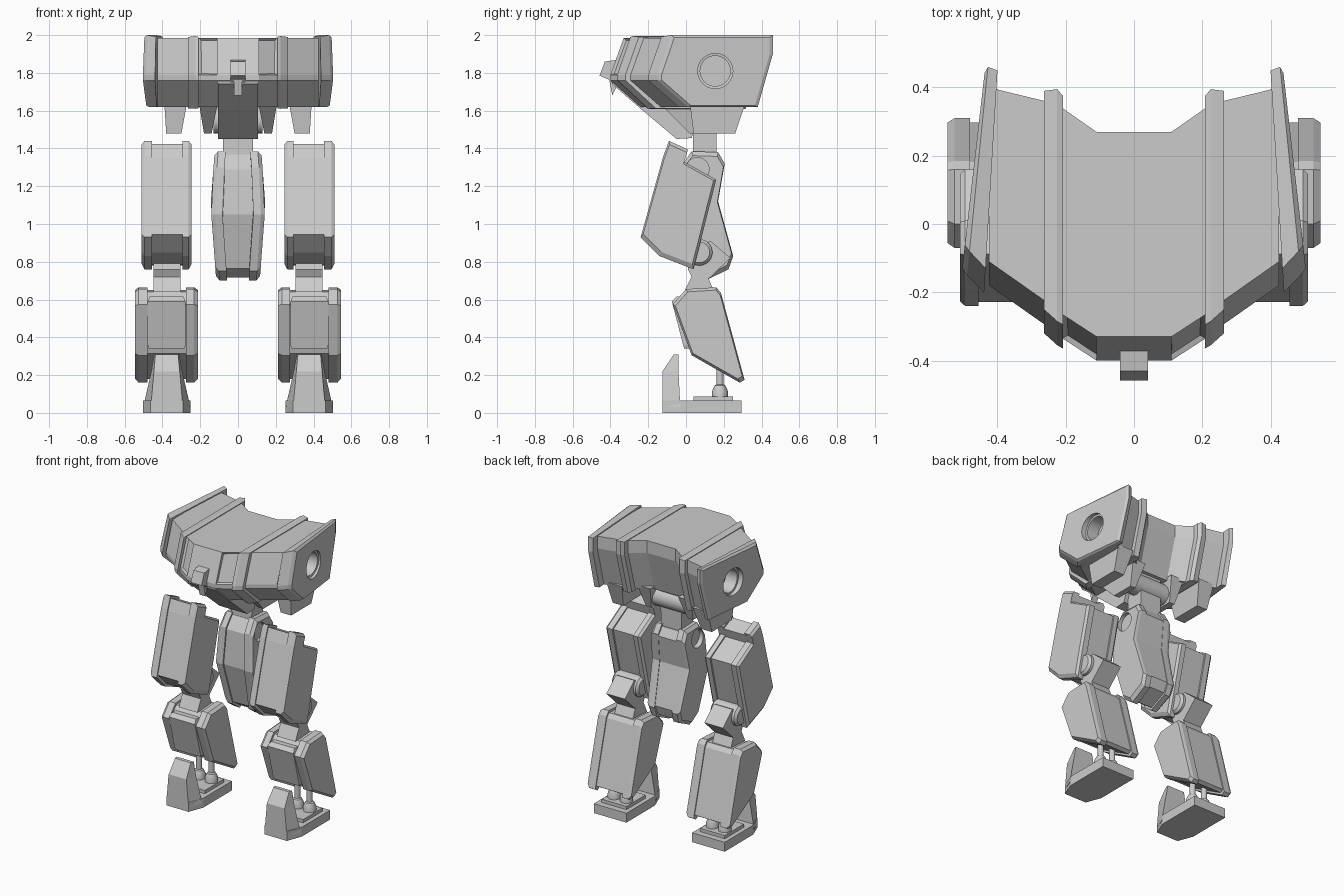
import bpy, bmesh, math

if "Cube" in bpy.data.objects:
    bpy.data.objects.remove(bpy.data.objects["Cube"])

grey = bpy.data.materials.new("plain grey")
grey.diffuse_color = (0.6, 0.6, 0.6, 1)
grey.use_nodes = True
grey.node_tree.nodes["Principled BSDF"].inputs["Base Color"].default_value = grey.diffuse_color


def loft(name, rings, mirror=True, smooth=False):
    """Closed solid through rings of 3D points."""
    bm = bmesh.new()
    vs = [[bm.verts.new(p) for p in r] for r in rings]
    n = len(rings[0])
    for a, b in zip(vs, vs[1:]):
        for i in range(n):
            bm.faces.new((a[i], a[(i + 1) % n], b[(i + 1) % n], b[i]))
    bm.faces.new(vs[0])
    bm.faces.new(vs[-1])
    bmesh.ops.recalc_face_normals(bm, faces=bm.faces[:])
    me = bpy.data.meshes.new(name)
    bm.to_mesh(me)
    bm.free()
    me.materials.append(grey)
    if smooth:
        me.shade_smooth()
        me.set_sharp_from_angle(angle=math.radians(35))
    ob = bpy.data.objects.new(name, me)
    bpy.context.collection.objects.link(ob)
    if mirror:
        ob.modifiers.new("mirror", 'MIRROR').use_mirror_merge = False
    return ob


def ring(pts, x, scale=1.0, lean=lambda y, z: 0):
    cy = sum(p[0] for p in pts) / len(pts)
    cz = sum(p[1] for p in pts) / len(pts)
    return [(x + lean(y, z), cy + (y - cy) * scale, cz + (z - cz) * scale) for y, z in pts]


def prism(name, pts, x0, x1, mirror=True, scale=1.0):
    return loft(name, [ring(pts, x0, scale), ring(pts, x1, scale)], mirror)


def plate(name, pts, x0, x1, c=0.015, lean=lambda y, z: 0):
    """Side plate; its x1 face is chamfered."""
    s = 1 if x1 > x0 else -1
    return loft(name, [ring(pts, x0, 1, lean), ring(pts, x1 - s * c, 1, lean),
                       ring(pts, x1, 0.93, lean)])


def turned(name, axis, centre, steps, n=24, mirror=True):
    """Round solid along x or z from (position, radius) steps."""
    rings = []
    for t, r in steps:
        circ = [(r * math.cos(2 * math.pi * i / n), r * math.sin(2 * math.pi * i / n)) for i in range(n)]
        if axis == 'x':
            rings.append([(t, centre[0] + a, centre[1] + b) for a, b in circ])
        else:
            rings.append([(centre[0] + a, centre[1] + b, t) for a, b in circ])
    return loft(name, rings, mirror, smooth=True)


def cut(ob, cutter):
    m = ob.modifiers.new("hole", 'BOOLEAN')
    m.operation = 'DIFFERENCE'
    m.solver = 'EXACT'
    m.object = cutter
    cutter.hide_render = True
    cutter.display_type = 'WIRE'


def hull(yf, yb, top=1.985, bot=1.62):
    """Side profile of the torso between front and back lines."""
    return [(yf, top), (yf - 0.07, 1.79), (yf - 0.07, 1.76), (yf + 0.09, bot),
            (yb - 0.08, bot), (yb, 1.9), (yb, top)]


# Torso shell, wrapping round in plan
half = [(0.11, -0.33, 0.27), (0.21, -0.265, 0.34), (0.24, -0.24, 0.355), (0.425, -0.11, 0.40)]
stations = [(-x, f, b) for x, f, b in reversed(half)] + half
torso = loft("torso", [ring(hull(f, b), x) for x, f, b in stations], mirror=False)
bm = bmesh.new()
bm.from_mesh(torso.data)
for side in (-1, 1):
    win = [f for f in bm.faces if f.normal.y < -0.3 and f.calc_center_median().z > 1.82
           and 0.13 < side * f.calc_center_median().x < 0.2]
    bmesh.ops.inset_region(bm, faces=win, thickness=0.014, depth=-0.014)
bm.to_mesh(torso.data)
bm.free()

# Torso ribs and tilted end plates
loft("torso_rib", [ring(hull(-0.295, 0.375, 1.99, 1.612), 0.208),
                   ring(hull(-0.285, 0.395, 1.995, 1.61), 0.225),
                   ring(hull(-0.25, 0.39, 1.99, 1.612), 0.264)])
end_plate = loft("torso_end_plate", [
    ring(hull(-0.13, 0.45, 1.992), 0.427, 1, lambda y, z: -0.06 * y),
    ring(hull(-0.08, 0.46, 2.0), 0.474, 1, lambda y, z: -0.10 * y),
    ring(hull(-0.07, 0.455, 1.995), 0.488, 0.96, lambda y, z: -0.11 * y)])

# Round sockets in the torso ends
socket = turned("shoulder_socket_cutter", 'x', (0.155, 1.81),
                [(0.36, 0.08), (0.445, 0.08), (0.447, 0.093), (0.6, 0.093)], 32)
cut(end_plate, socket)
cut(torso, socket)

# Nose
nose = [(-0.36, 1.87), (-0.43, 1.86), (-0.458, 1.785), (-0.41, 1.765), (-0.385, 1.74), (-0.33, 1.76)]
prism("nose", nose, -0.041, 0.041, mirror=False)
prism("nose_tip", [(-0.41, 1.78), (-0.39, 1.68), (-0.36, 1.74), (-0.36, 1.78)], -0.022, 0.022, mirror=False)

# Chin wedge and fins beneath the torso
prism("chin", [(-0.40, 1.78), (-0.39, 1.74), (-0.24, 1.61), (-0.05, 1.45), (0.03, 1.455),
               (0.06, 1.55), (0.06, 1.66), (-0.2, 1.78)], -0.106, 0.106, mirror=False)


def fin(name, xs_top, xs_bot, ys_top, ys_bot):
    loft(name, [[(xs[0], ys[0], z), (xs[1], ys[0], z), (xs[1], ys[1], z), (xs[0], ys[1], z)]
                for xs, ys, z in ((xs_top, ys_top, 1.64), (xs_bot, ys_bot, 1.478))])


fin("outer_fin", (0.27, 0.39), (0.30, 0.38), (0.02, 0.315), (0.04, 0.26))
fin("inner_fin", (0.107, 0.207), (0.14, 0.18), (-0.14, 0.24), (0.02, 0.18))

# Waist
prism("waist_post", [(0.04, 1.62), (0.035, 1.32), (0.16, 1.32), (0.165, 1.62)], -0.08, 0.08, mirror=False)
turned("waist_axle", 'x', (0.12, 1.55), [(-0.13, 0.07), (0.13, 0.07)], mirror=False)

# Pelvis core, side plates and hip sockets
pelvis = [(0.03, 1.385), (0.17, 1.38), (0.205, 1.32), (0.17, 1.12), (0.25, 0.83), (0.225, 0.76),
          (0.1, 0.70), (0.03, 0.75), (-0.05, 1.05), (-0.03, 1.3)]
prism("pelvis_core", pelvis, -0.102, 0.102, mirror=False, scale=0.95)
pelvis_plate = plate("pelvis_plate", pelvis, 0.085, 0.145, 0.02,
                     lambda y, z: -0.07 * abs(z - 1.1))
hip = turned("hip_socket_cutter", 'x', (0.06, 1.29), [(0.09, 0.062), (0.3, 0.062)])
cut(pelvis_plate, hip)

# Thighs
thigh = [(-0.09, 1.44), (0.01, 1.395), (-0.01, 1.33), (0.16, 1.235), (0.04, 0.76),
         (-0.14, 0.83), (-0.24, 0.93), (-0.12, 1.36)]
prism("thigh_core", thigh, 0.28, 0.47, scale=0.94)
plate("thigh_outer_plate", thigh, 0.455, 0.51)
plate("thigh_inner_plate", thigh, 0.295, 0.246)

# Knees
turned("knee_axle", 'x', (0.07, 0.85), [(0.275, 0.055), (0.29, 0.07), (0.465, 0.07), (0.48, 0.055)])
prism("knee_link", [(0.03, 0.87), (0.13, 0.91), (0.235, 0.82), (0.12, 0.71), (0.15, 0.64),
                    (-0.01, 0.64), (0.03, 0.72), (0.01, 0.76)], 0.305, 0.447)

# Shins
shin = [(0.0, 0.655), (0.16, 0.665), (0.185, 0.635), (0.31, 0.175), (0.285, 0.16),
        (0.03, 0.305), (-0.07, 0.575)]
prism("shin_core", shin, 0.26, 0.495, scale=0.93)
plate("shin_outer_plate", shin, 0.48, 0.546, 0.02)
plate("shin_inner_plate", shin, 0.275, 0.212, 0.02)


def panel(y, z, dx, n):
    return [(0.378 - dx, y, z), (0.378 + dx, y, z), (0.378 + dx, y + n, z), (0.378 - dx, y + n, z)]


loft("shin_front_panel", [panel(-0.01, 0.34, 0.095, 0.06), panel(-0.015, 0.36, 0.1, 0.06),
                          panel(-0.075, 0.59, 0.1, 0.06), panel(-0.05, 0.615, 0.09, 0.06)])

# Feet: sole, raised toe, ankle base and pistons
X = 0.377
sole = [(-0.085, -0.125), (0.085, -0.125), (0.125, -0.02), (0.125, 0.293), (-0.125, 0.293), (-0.125, -0.02)]
loft("foot_sole", [[(X + x, y, z) for x, y in sole] for z in (0.0, 0.065)])
toe = [(0.03, 0.085, 0.125, -0.125, -0.03), (0.22, 0.068, 0.082, -0.125, -0.04), (0.31, 0.06, 0.066, -0.065, -0.04)]
loft("toe_guard", [[(X - a, f, z), (X + a, f, z), (X + b, k, z), (X - b, k, z)] for z, a, b, f, k in toe])
loft("ankle_base", [[(X - 0.095, 0.04, z), (X + 0.095, 0.04, z), (X + 0.095, 0.25, z), (X - 0.095, 0.25, z)]
                    for z in (0.06, 0.088)])
for i, dx in enumerate((-0.047, 0.047)):
    turned("ankle_piston_%d" % (i + 1), 'z', (X + dx, 0.18),
           [(0.08, 0.042), (0.115, 0.042), (0.145, 0.028), (0.15, 0.019), (0.3, 0.019)], 16)
